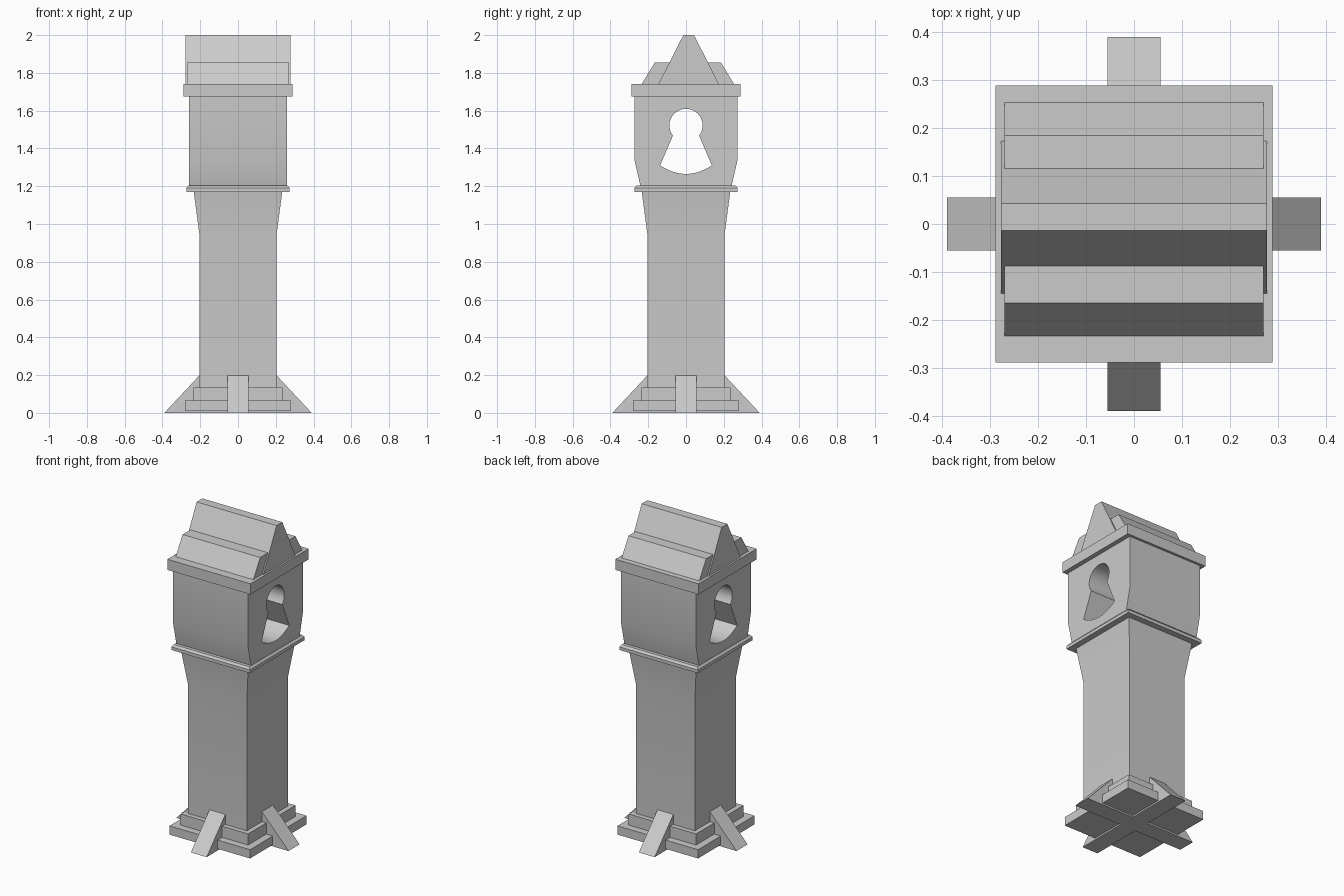
import bpy, bmesh, math

if "Cube" in bpy.data.objects:
    bpy.data.objects.remove(bpy.data.objects["Cube"])


def finish(name, bm):
    bmesh.ops.recalc_face_normals(bm, faces=bm.faces[:])
    mesh = bpy.data.meshes.new(name)
    bm.to_mesh(mesh)
    bm.free()
    ob = bpy.data.objects.new(name, mesh)
    bpy.context.collection.objects.link(ob)
    return ob


def square_loft(name, levels):
    """Stack of square rings given as (half width, z)."""
    bm = bmesh.new()
    rings = [[bm.verts.new((sx * h, sy * h, z))
              for sx, sy in ((-1, -1), (1, -1), (1, 1), (-1, 1))] for h, z in levels]
    for a, b in zip(rings, rings[1:]):
        for i in range(4):
            j = (i + 1) % 4
            bm.faces.new((a[i], a[j], b[j], b[i]))
    bm.faces.new(rings[0][::-1])
    bm.faces.new(rings[-1])
    return finish(name, bm)


def prism_x(name, profile, half):
    """Extrude a (y, z) profile along x."""
    bm = bmesh.new()
    face = bm.faces.new([bm.verts.new((-half, y, z)) for y, z in profile])
    ext = bmesh.ops.extrude_face_region(bm, geom=[face])
    verts = [g for g in ext["geom"] if isinstance(g, bmesh.types.BMVert)]
    bmesh.ops.translate(bm, verts=verts, vec=(2 * half, 0, 0))
    return finish(name, bm)


def smooth(ob):
    bpy.ops.object.select_all(action='DESELECT')
    ob.select_set(True)
    bpy.context.view_layer.objects.active = ob
    bpy.ops.object.shade_smooth_by_angle(angle=math.radians(30))


# Stepped foot and crossed sloping buttresses
square_loft("lower_step", [(0.28, 0.01), (0.28, 0.065)])
square_loft("upper_step", [(0.235, 0.065), (0.235, 0.135)])
for name, angle in (("front_back_buttress", 0), ("side_buttress", math.pi / 2)):
    ob = prism_x(name, [(-0.39, 0), (0.39, 0), (0.203, 0.2), (-0.203, 0.2)], 0.055)
    ob.rotation_euler.z = angle

# Shaft with flared top, and the band above it
smooth(square_loft("shaft", [(0.205, 0.01), (0.205, 0.95), (0.235, 1.175)]))
square_loft("band", [(0.273, 1.17), (0.273, 1.19), (0.262, 1.203)])

# Head with a flared underside
head = prism_x("head", [(-0.24, 1.195), (0.24, 1.195), (0.273, 1.34), (0.273, 1.68),
                        (-0.273, 1.68), (-0.273, 1.34)], 0.26)

# Keyhole opening: round top, splayed skirt, curved bottom
cz, r = 1.522, 0.088
keyhole = []
for i in range(25):
    a = math.radians(-38 + 256 * i / 24)
    keyhole.append((r * math.cos(a), cz + r * math.sin(a)))
for i in range(13):
    t = -1 + i / 6
    keyhole.append((0.137 * t, 1.31 - 0.045 * (1 - t * t)))
cutter = prism_x("keyhole_cutter", keyhole, 0.5)
cutter.hide_render = True
mod = head.modifiers.new("keyhole", 'BOOLEAN')
mod.operation, mod.solver, mod.object = 'DIFFERENCE', 'EXACT', cutter
bpy.context.view_layer.objects.active = head
bpy.ops.object.modifier_apply(modifier=mod.name)
bpy.data.objects.remove(cutter)
smooth(head)

# Cap slab and two-tier roof
square_loft("cap", [(0.289, 1.675), (0.289, 1.742)])
prism_x("lower_roof", [(-0.235, 1.74), (0.255, 1.74), (0.185, 1.855), (-0.165, 1.855)], 0.27)
prism_x("upper_roof", [(-0.146, 1.74), (0.174, 1.74), (0.043, 2.0), (-0.014, 2.0)], 0.278)
